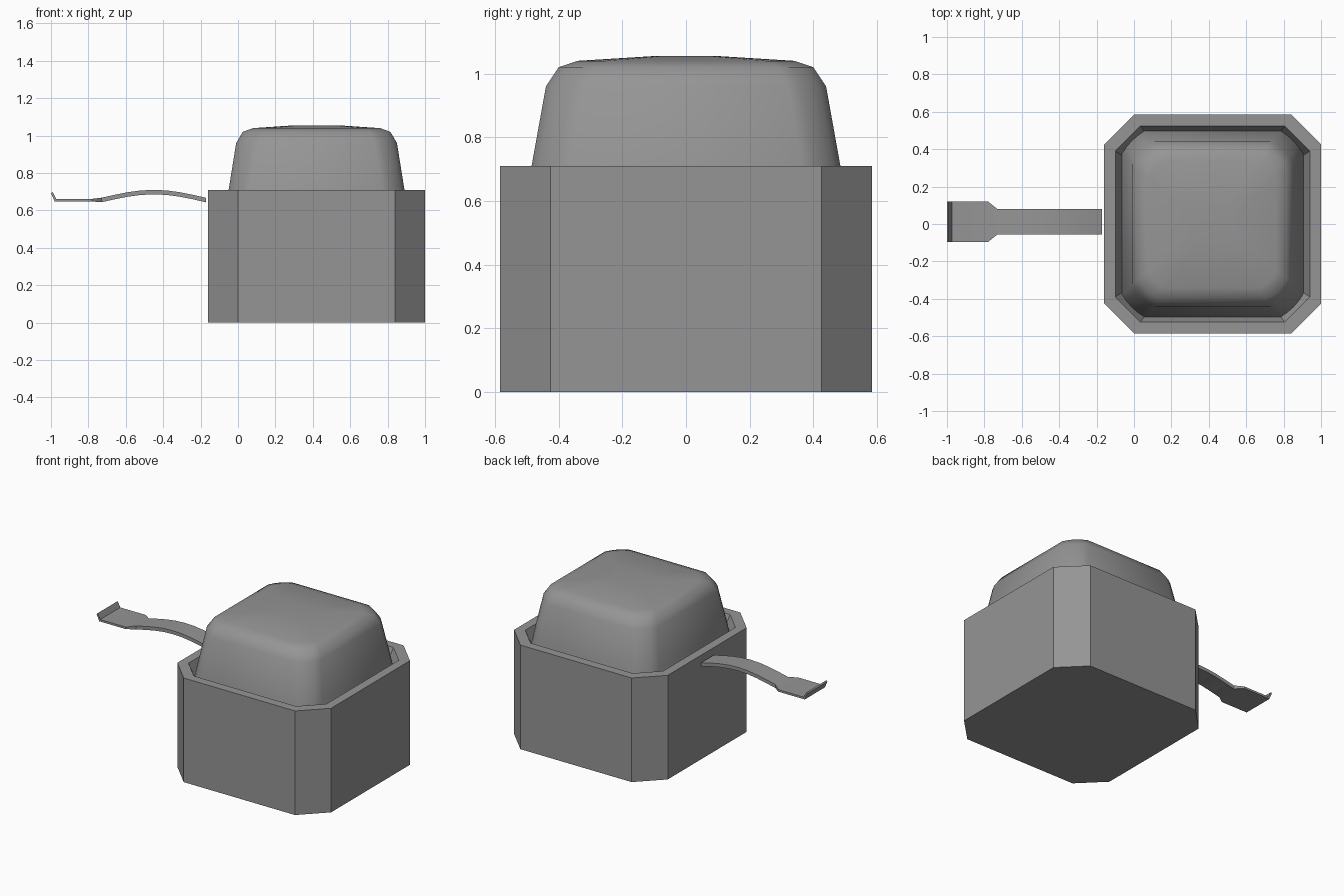
import bpy, bmesh, math

cube = bpy.data.objects.get("Cube")
if cube:
    bpy.data.objects.remove(cube, do_unlink=True)

grey = bpy.data.materials.new("plain grey")
grey.use_nodes = True
colour = (0.3, 0.3, 0.3, 1)
grey.diffuse_color = colour
grey.node_tree.nodes["Principled BSDF"].inputs["Base Color"].default_value = colour

CX = 0.42  # centre of the housing


def finish(name, bm, smooth=None):
    bmesh.ops.recalc_face_normals(bm, faces=bm.faces)
    mesh = bpy.data.meshes.new(name)
    bm.to_mesh(mesh)
    bm.free()
    obj = bpy.data.objects.new(name, mesh)
    bpy.context.collection.objects.link(obj)
    mesh.materials.append(grey)
    if smooth:
        bpy.ops.object.select_all(action='DESELECT')
        obj.select_set(True)
        bpy.context.view_layer.objects.active = obj
        bpy.ops.object.shade_smooth_by_angle(angle=math.radians(smooth))
    return obj


def cut_square(hx, hy, cut, steps=1, bulge=0.0):
    """Rectangle with cut corners; bulge pushes the cut outwards into a curve."""
    pts = []
    for sx, sy, flip in ((1, 1, 0), (-1, 1, 1), (-1, -1, 0), (1, -1, 1)):
        corner = []
        for i in range(steps + 1):
            t = i / steps
            push = bulge * cut * math.sin(math.pi * t)
            corner.append((sx * (hx - cut * t + push), sy * (hy - cut * (1 - t) + push)))
        pts += corner[::-1] if flip else corner
    return pts


def loft(name, sections, steps=1, bulge=0.0, smooth=None):
    bm = bmesh.new()
    rings = []
    for hx, hy, cut, z in sections:
        rings.append([bm.verts.new((CX + x, y, z))
                      for x, y in cut_square(hx, hy, cut, steps, bulge)])
    for a, b in zip(rings, rings[1:]):
        n = len(a)
        for i in range(n):
            j = (i + 1) % n
            bm.faces.new((a[i], a[j], b[j], b[i]))
    bm.faces.new(rings[0])
    bm.faces.new(rings[-1])
    return finish(name, bm, smooth)


# Housing: cut-corner box with a sloped recess in the top
loft("housing", [
    (0.58, 0.585, 0.16, 0.0),
    (0.58, 0.585, 0.16, 0.71),
    (0.52, 0.525, 0.135, 0.71),
    (0.475, 0.48, 0.12, 0.58),
])

# Button cap: tapered body with a rounded shoulder and a gently domed top
loft("button_cap", [
    (0.49, 0.505, 0.12, 0.58),
    (0.47, 0.485, 0.12, 0.71),
    (0.43, 0.44, 0.12, 0.96),
    (0.395, 0.40, 0.11, 1.02),
    (0.34, 0.34, 0.09, 1.04),
    (0.12, 0.10, 0.03, 1.055),
], steps=4, bulge=0.1, smooth=50)

# Lever: arched strip widening to a flat end with an upturned lip
# each station: x, underside z, topside z, half width
stations = [(-1.0, 0.693, 0.70, 0.108), (-0.98, 0.648, 0.662, 0.108),
            (-0.78, 0.648, 0.662, 0.108), (-0.73, 0.644, 0.668, 0.068)]
ARCH = 8
for i in range(1, ARCH + 1):
    t = i / ARCH
    rise = 0.043 * math.sin(math.pi * t)
    stations.append((-0.73 + 0.56 * t, 0.643 + rise, 0.667 + rise, 0.068))

bm = bmesh.new()
MID = 0.012
rings = [[bm.verts.new((x + dx, MID + s * w, z)) for s, z, dx in
          ((-1, lo, 0), (1, lo, 0), (1, hi, lip), (-1, hi, lip))]
         for x, lo, hi, w in stations for lip in [0.008 if x < -0.97 else 0]]
for a, b in zip(rings, rings[1:]):
    for i in range(4):
        j = (i + 1) % 4
        bm.faces.new((a[i], a[j], b[j], b[i]))
bm.faces.new(rings[0])
bm.faces.new(rings[-1])
finish("lever", bm, 20)
